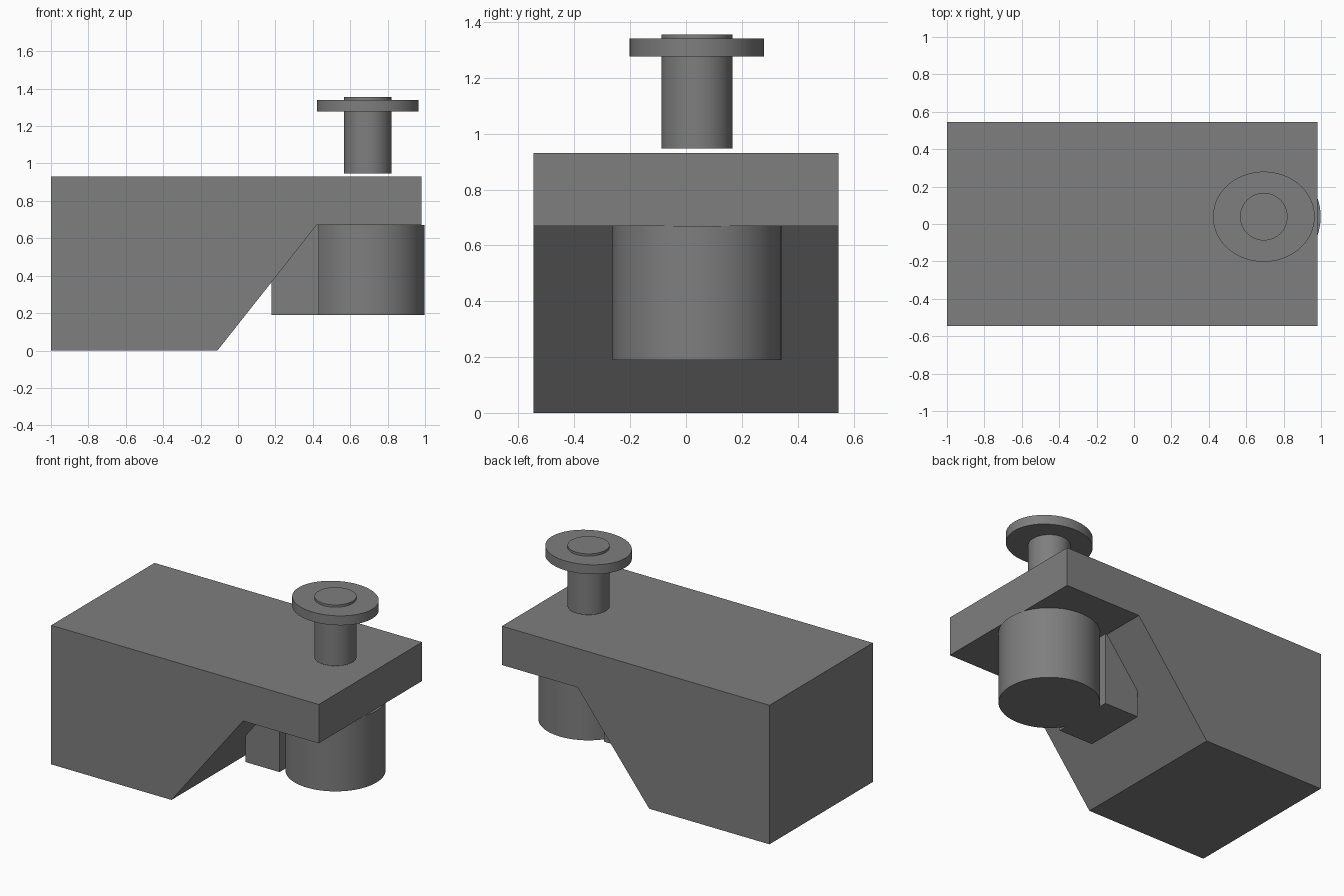
import bpy, bmesh, math

if "Cube" in bpy.data.objects:
    bpy.data.objects.remove(bpy.data.objects["Cube"], do_unlink=True)

# Single flat grey
GREY = (0.21, 0.21, 0.21, 1.0)
grey = bpy.data.materials.new("grey")
grey.diffuse_color = GREY
grey.use_nodes = True
for node in grey.node_tree.nodes:
    if node.type == 'BSDF_PRINCIPLED':
        node.inputs["Base Color"].default_value = GREY


def prism(name, profile, y0, y1):
    """Extrude an x-z profile along y."""
    bm = bmesh.new()
    face = bm.faces.new([bm.verts.new((x, y0, z)) for x, z in profile])
    out = bmesh.ops.extrude_face_region(bm, geom=[face])
    verts = [v for v in out["geom"] if isinstance(v, bmesh.types.BMVert)]
    bmesh.ops.translate(bm, verts=verts, vec=(0, y1 - y0, 0))
    bmesh.ops.recalc_face_normals(bm, faces=bm.faces)
    mesh = bpy.data.meshes.new(name)
    bm.to_mesh(mesh)
    bm.free()
    obj = bpy.data.objects.new(name, mesh)
    bpy.context.collection.objects.link(obj)
    mesh.materials.append(grey)
    return obj


def disc(name, rx, ry, z0, z1):
    """Upright elliptical cylinder on the shared knob axis."""
    bpy.ops.mesh.primitive_cylinder_add(vertices=96, radius=1, depth=z1 - z0,
                                        location=(0.694, 0.039, (z0 + z1) / 2))
    obj = bpy.context.object
    obj.name = name
    obj.scale = (rx, ry, 1)
    bpy.ops.object.transform_apply(location=False, rotation=False, scale=True)
    bpy.ops.object.shade_smooth_by_angle(angle=math.radians(30))
    obj.data.materials.append(grey)
    return obj


# Main body with sloped underside and overhang
prism("body", [(-1, 0), (-0.11, 0), (0.42, 0.67), (0.98, 0.67),
               (0.98, 0.93), (-1, 0.93)], -0.546, 0.546)

# Block joining the slope to the drum, following the slope inside the body
prism("connector_block", [(0.18, 0.19), (0.432, 0.19), (0.432, 0.67),
                          (0.18, 0.67)], -0.177, 0.249)

# Drum below the overhang, knob floating above it
disc("drum", 0.304, 0.303, 0.19, 0.67)
disc("knob_shaft", 0.127, 0.127, 0.947, 1.355)
disc("knob_flange", 0.272, 0.241, 1.277, 1.34)
